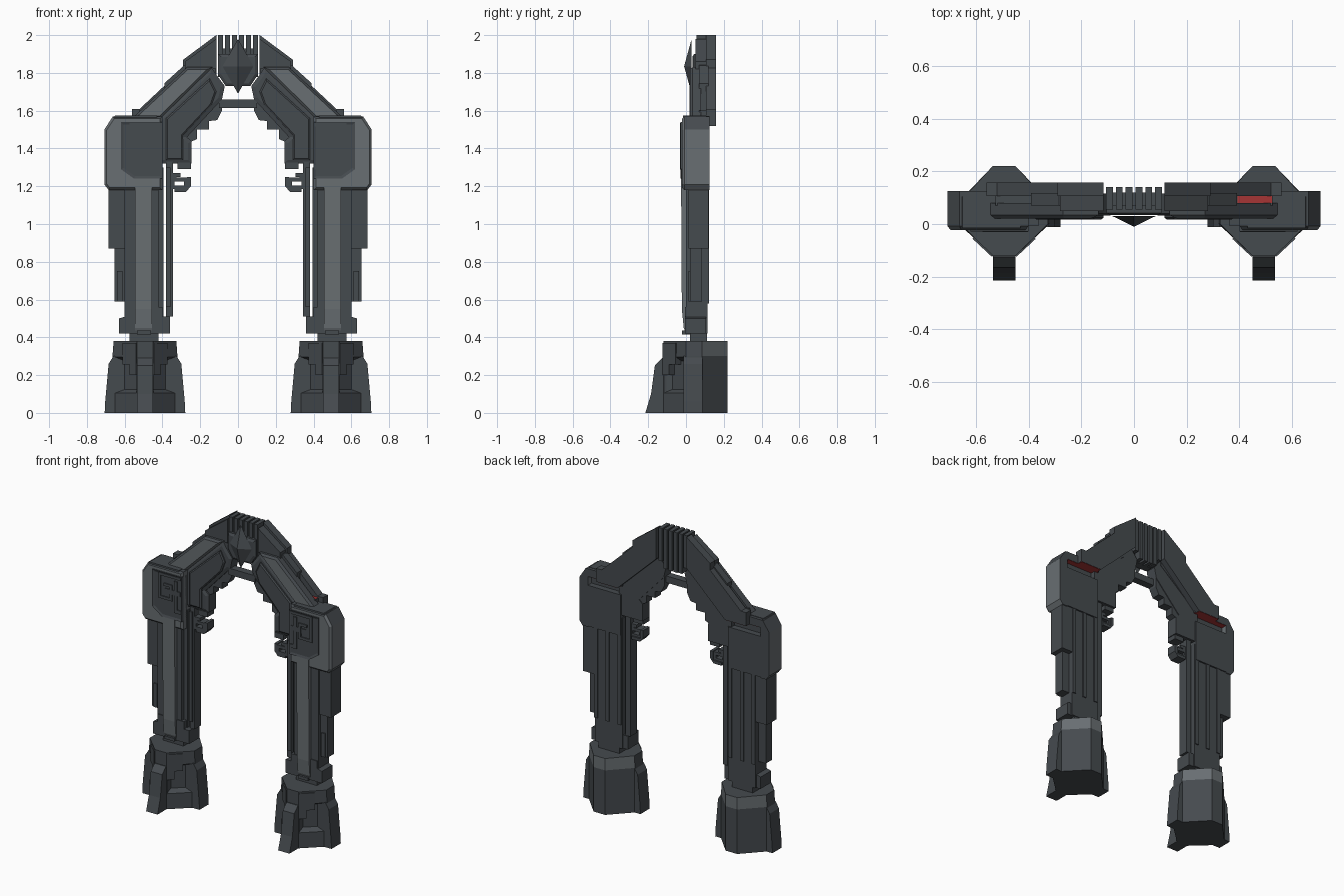
import bpy, bmesh
from math import radians
from mathutils import Matrix, Vector

cube = bpy.data.objects.get("Cube")
if cube:
    bpy.data.objects.remove(cube, do_unlink=True)


def material(name, rgb):
    m = bpy.data.materials.new(name)
    m.use_nodes = True
    color = (*rgb, 1)
    m.diffuse_color = color
    m.node_tree.nodes["Principled BSDF"].inputs["Base Color"].default_value = color
    return m


DARK = material("dark grey stone", (0.06, 0.069, 0.077))
LIGHT = material("light grey trim", (0.14, 0.157, 0.168))
RED = material("red accent", (0.38, 0.035, 0.035))


def finish(name, bm, mats, both):
    bmesh.ops.recalc_face_normals(bm, faces=bm.faces)
    me = bpy.data.meshes.new(name)
    bm.to_mesh(me)
    bm.free()
    for m in mats:
        me.materials.append(m)
    ob = bpy.data.objects.new(name, me)
    bpy.context.collection.objects.link(ob)
    if both:
        ob.modifiers.new("Mirror", 'MIRROR').use_mirror_merge = False
    return ob


def extrude(bm, pts, a, b, axis='Y'):
    """Extrude a 2D outline between a and b; returns the face at a."""
    def place(p, d):
        return (p[0], d, p[1]) if axis == 'Y' else (d, p[0], p[1])
    front = [bm.verts.new(place(p, a)) for p in pts]
    back = [bm.verts.new(place(p, b)) for p in pts]
    face = bm.faces.new(front)
    bm.faces.new(back[::-1])
    n = len(pts)
    for i in range(n):
        bm.faces.new((front[i], back[i], back[(i + 1) % n], front[(i + 1) % n]))
    return face


def prism(name, pts, a, b, mat=DARK, axis='Y', both=True, inset=None, frame=None):
    """Extruded outline with an optional chamfered front; light trim keeps a dark top and rear."""
    bm = bmesh.new()
    face = extrude(bm, pts, a, b, axis)
    bmesh.ops.recalc_face_normals(bm, faces=bm.faces)
    if inset:
        bmesh.ops.inset_individual(bm, faces=[face], thickness=inset[0], use_even_offset=True)
        for v in face.verts:
            v.co.y += inset[1]
    if frame:
        bmesh.ops.transform(bm, matrix=frame, verts=bm.verts)
    bmesh.ops.recalc_face_normals(bm, faces=bm.faces)
    if mat == LIGHT:
        for f in bm.faces:
            f.material_index = int(f.normal.z > .5 or f.normal.y > .5)
    return finish(name, bm, [mat, DARK], both)


def box(name, x0, x1, y0, y1, z0, z1, mat=DARK, **kw):
    return prism(name, [(x0, z0), (x1, z0), (x1, z1), (x0, z1)], y0, y1, mat, **kw)


def key_path(name, path, w, y0, y1):
    """Right-angled fret made of square bars."""
    bm = bmesh.new()
    for (ax, az), (bx, bz) in zip(path, path[1:]):
        x0, x1 = min(ax, bx) - w, max(ax, bx) + w
        z0, z1 = min(az, bz) - w, max(az, bz) + w
        extrude(bm, [(x0, z0), (x1, z0), (x1, z1), (x0, z1)], y0, y1)
    return finish(name, bm, [DARK], True)


# Foot: upright eight-sided core, recessed front diagonals, light band around the upper rear
CX = 0.4925
bm = bmesh.new()
rings = []
for z, half in ((0, .172), (.1, .172), (.3, .172), (.38, .166)):
    outline = [(-.043, -.12), (.043, -.12), (half, 0), (half, .085),
               (.043, .22), (-.043, .22), (-half, .085), (-half, 0)]
    rings.append([bm.verts.new((CX + x, y, z)) for x, y in outline])
bm.faces.new(rings[0])
bm.faces.new(rings[-1])
panels = []
for k in range(3):
    for i in range(8):
        j = (i + 1) % 8
        f = bm.faces.new((rings[k][i], rings[k][j], rings[k + 1][j], rings[k + 1][i]))
        f.material_index = int(k == 2 and i in (3, 4, 5))
        if k == 1 and i in (1, 7):
            panels.append(f)
bmesh.ops.recalc_face_normals(bm, faces=bm.faces)
bmesh.ops.inset_individual(bm, faces=panels, thickness=.006, depth=0)
bmesh.ops.inset_individual(bm, faces=panels, thickness=.028, depth=-.035)
finish("foot", bm, [DARK, LIGHT], True)

# Foot toe, flared side ridges and hanging tabs
prism("foot_toe", [(-.215, 0), (-.185, .1), (-.165, .25), (-.125, .29), (0, .29), (0, 0)],
      .45, .535, axis='X')
flip = Matrix.Translation((2 * CX, 0, 0)) @ Matrix.Scale(-1, 4, Vector((1, 0, 0)))
turn = Matrix.Translation((.535, -.12, 0)) @ Matrix.Rotation(radians(43), 4, 'Z')
for side, m in (("outer", Matrix()), ("inner", flip)):
    prism(side + "_foot_ridge", [(.6, 0), (.706, 0), (.703, .06), (.685, .26), (.66, .3), (.6, .3)],
          -.012, .087, frame=m)
    prism(side + "_foot_tab", [(0, .2), (.05, .2), (.05, .255), (.1, .255), (.1, .37), (0, .37)],
          -.006, .04, frame=m @ turn)

# Pillar core, front column and raised stripe
box("pillar_neck", .42, .575, .02, .11, .36, .45)
box("pillar_core", .395, .6, .025, .115, .42, 1.3)
box("pillar_column", .42, .6, 0, .1, .45, 1.3)
prism("pillar_stripe", [(0, .42), (-.012, .45), (-.022, .55), (-.026, 1.24), (.03, 1.24), (.03, .42)],
      .455, .545, LIGHT, axis='X')
box("pillar_stripe_foot", .46, .535, -.02, .02, .415, .435)
prism("pillar_collar", [(.36, .42), (.63, .42), (.63, .5), (.595, .51), (.595, .56),
                        (.53, .56), (.53, .44), (.455, .44), (.455, .56), (.4, .56), (.4, .51), (.36, .51)],
      -.006, .105)
box("pillar_inner_slat", .345, .38, .03, .1, .51, 1.33)
box("pillar_inner_slat_trim", .357, .38, .02, .035, .56, 1.3)
box("pillar_outer_slat", .6, .655, .02, .085, .59, 1.2)
box("pillar_outer_slat_low", .612, .64, .012, .03, .59, .75)
box("pillar_outer_panel", .59, .685, .012, .118, .87, 1.2)
for x in (.4, .49, .575):
    box("pillar_back_rib", x, x + .025, .1, .122, .58, 1.25)

# Shoulder block with trim, dark face plate, fret ornament and a slot under its rear overhang
shoulder_side = [(.685, 1.18), (.708, 1.21), (.708, 1.5), (.662, 1.57)]
prism("shoulder", [(.4, 1.18)] + shoulder_side + [(.4, 1.57)], -.008, .085, LIGHT, inset=(.012, -.014))
prism("shoulder_rim", [(.645, 1.18)] + shoulder_side + [(.645, 1.57)], .08, .125, LIGHT)
box("shoulder_rear_plate", .4, .65, .08, .125, 1.185, 1.46)
box("shoulder_rear_overhang", .39, .65, .08, .125, 1.52, 1.572)
prism("shoulder_top", [(.43, 1.56), (.66, 1.56), (.65, 1.575), (.43, 1.575)], -.015, .105)
prism("shoulder_face", [(.4, 1.24), (.55, 1.24), (.62, 1.29), (.62, 1.54), (.4, 1.54)],
      -.029, .03, inset=(.014, .005))
key_path("shoulder_fret", [(.415, 1.525), (.565, 1.525), (.565, 1.37), (.48, 1.37), (.48, 1.46), (.525, 1.46)],
         .009, -.031, -.01)
key_path("shoulder_fret_stem", [(.445, 1.49), (.445, 1.3), (.415, 1.3)], .012, -.031, -.01)
key_path("shoulder_fret_block", [(.43, 1.42), (.51, 1.42)], .016, -.029, -.01)

# Small hanging key spiral inside the opening
key_path("hanging_key", [(.362, 1.31), (.362, 1.225), (.345, 1.225), (.345, 1.195), (.275, 1.195),
                         (.275, 1.235), (.335, 1.235), (.335, 1.26), (.315, 1.26)], .01, .03, .09)
prism("hanging_key_foot", [(.25, 1.2), (.275, 1.17), (.335, 1.17), (.335, 1.19), (.27, 1.19), (.27, 1.25), (.25, 1.25)],
      .03, .1)
box("hanging_key_cap", .25, .32, .03, .1, 1.29, 1.325)

# Arch limb: inner face, stepped edge, light upper band, middle and back layers
prism("arch_inner_face", [(.42, 1.32), (.245, 1.32), (.245, 1.437), (.27, 1.46), (.085, 1.66), (.07, 1.73),
                          (.115, 1.79), (.14, 1.83), (.42, 1.56)], .04, .115, inset=(.02, -.008))
prism("arch_inner_step", [(.38, 1.34), (.29, 1.34), (.29, 1.47), (.14, 1.63), (.115, 1.7), (.15, 1.77), (.38, 1.56)],
      .024, .05, inset=(.008, -.006))
prism("arch_stepped_edge", [(.32, 1.34), (.245, 1.34), (.245, 1.437), (.217, 1.45), (.217, 1.5), (.153, 1.5),
                            (.153, 1.545), (.11, 1.55), (.085, 1.6), (.085, 1.7), (.15, 1.7), (.32, 1.52)],
      .05, .11)
prism("arch_upper_band", [(.135, 1.83), (.27, 1.83), (.56, 1.56), (.41, 1.56)],
      .034, .08, LIGHT, inset=(.012, -.014))
prism("arch_middle_layer", [(.12, 1.86), (.285, 1.84), (.39, 1.745), (.39, 1.6), (.525, 1.6), (.525, 1.53),
                            (.4, 1.53), (.12, 1.76)], .07, .118)
prism("arch_back_plate", [(.115, 2), (.29, 1.87), (.29, 1.825), (.52, 1.61), (.56, 1.61), (.56, 1.52),
                          (.4, 1.52), (.115, 1.79)], .106, .158)
prism("arch_top_shoulder", [(.115, 1.98), (.28, 1.86), (.28, 1.82), (.115, 1.82)], .05, .12)

# Red accents
box("red_slot_ceiling", .392, .645, .085, .123, 1.518, 1.521, RED)
box("red_underside", .402, .558, .11, .156, 1.518, 1.521, RED)
box("red_top_plate", .392, .523, .08, .118, 1.599, 1.602, RED, both=False)

# Tie bar and crown with vertical fins
box("tie_bar", -.1, .1, .04, .09, 1.615, 1.66, both=False)
prism("crown_plate", [(-.065, 1.73), (.065, 1.73), (.105, 1.79), (.105, 1.9), (-.105, 1.9), (-.105, 1.79)],
      .042, .09, both=False, inset=(.015, -.008))
for i in range(3):
    x = .006 + i * .037
    low = 1.73 + max(0, x - .04) * 1.2
    box("crown_fin", x, x + .026, .055, .14, low, 2)
box("crown_fin_web", -.1, .1, .07, .12, 1.8, 1.93, both=False)

# Faceted diamond on the crown
bm = bmesh.new()
rim = [bm.verts.new(p) for p in ((0, .03, 1.98), (.082, .03, 1.835), (0, .03, 1.69), (-.082, .03, 1.835))]
tip = bm.verts.new((0, -.01, 1.835))
for i in range(4):
    bm.faces.new((rim[i], rim[(i + 1) % 4], tip))
bm.faces.new(rim[::-1])
finish("crown_diamond", bm, [DARK], False)
